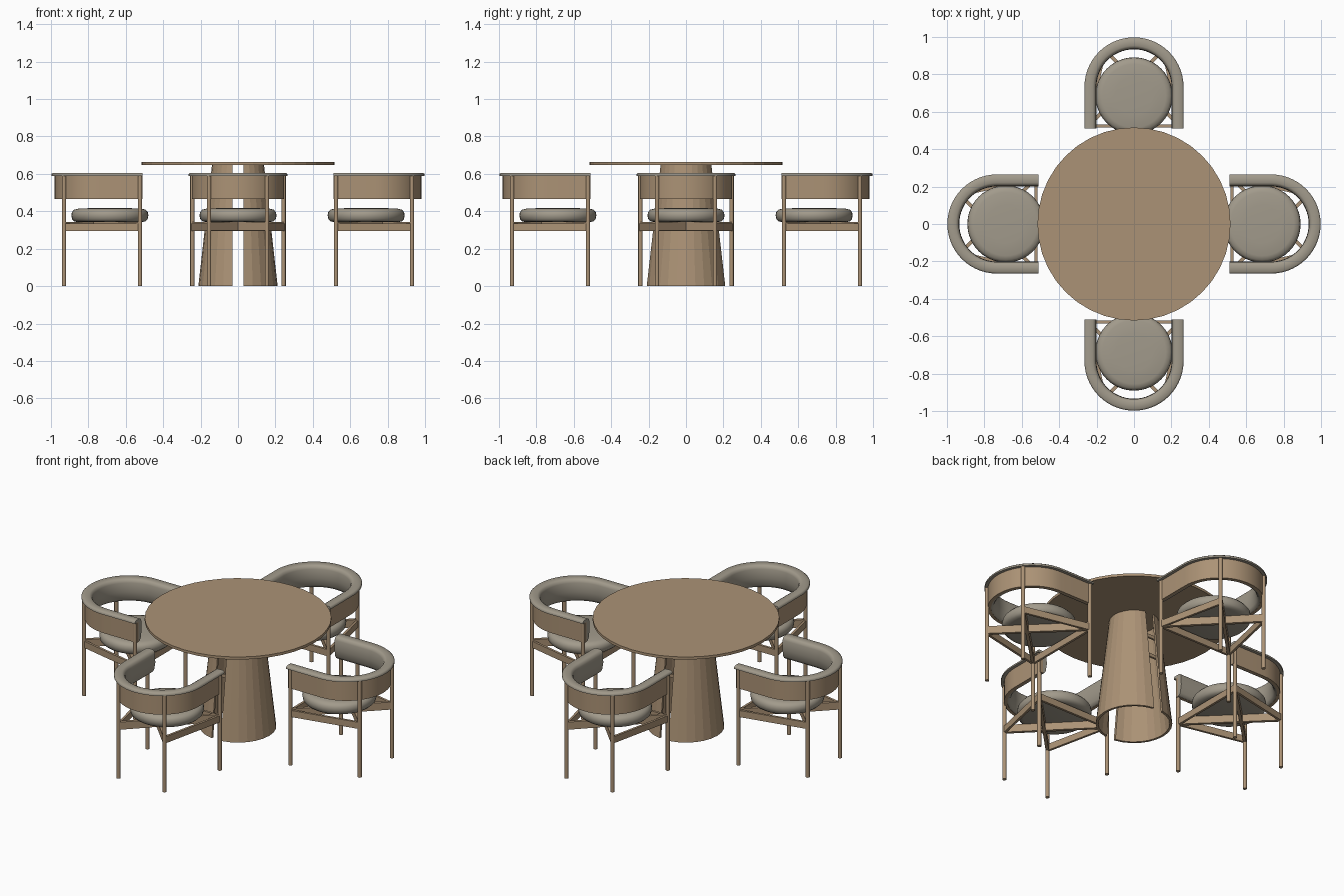
import bpy, bmesh, math
from mathutils import Matrix, Vector

if "Cube" in bpy.data.objects:
    bpy.data.objects.remove(bpy.data.objects["Cube"])


def material(name, rgb):
    m = bpy.data.materials.new(name)
    m.diffuse_color = (*rgb, 1)
    m.use_nodes = True
    m.node_tree.nodes["Principled BSDF"].inputs["Base Color"].default_value = m.diffuse_color
    return m


WOOD = material("light oak", (0.41, 0.29, 0.18))
FABRIC = material("warm grey fabric", (0.36, 0.325, 0.26))


def finish(bm, name, mat, smooth=None):
    """Turn a bmesh into a mesh, smoothing below the given angle."""
    bmesh.ops.recalc_face_normals(bm, faces=bm.faces)
    if smooth:
        for f in bm.faces:
            f.smooth = True
        for e in bm.edges:
            e.smooth = e.calc_face_angle(0) < math.radians(smooth)
    me = bpy.data.meshes.new(name)
    bm.to_mesh(me)
    bm.free()
    me.materials.append(mat)
    return me


def place(me, name, matrix=None):
    ob = bpy.data.objects.new(name, me)
    bpy.context.collection.objects.link(ob)
    if matrix:
        ob.matrix_world = matrix
    return ob


def loft(rings, closed):
    """Skin a list of closed rings; cap the ends unless closed."""
    bm = bmesh.new()
    vs = [[bm.verts.new(p) for p in r] for r in rings]
    n = len(rings[0])
    pairs = list(zip(vs, vs[1:])) + ([(vs[-1], vs[0])] if closed else [])
    for a, b in pairs:
        for i in range(n):
            j = (i + 1) % n
            bm.faces.new((a[i], a[j], b[j], b[i]))
    if not closed:
        bm.faces.new(vs[0])
        bm.faces.new(vs[-1])
    return bm


def cylinder(bm, x, y, z0, z1, r, segs):
    bmesh.ops.create_cone(bm, cap_ends=True, segments=segs, radius1=r, radius2=r,
                          depth=z1 - z0, matrix=Matrix.Translation((x, y, (z0 + z1) / 2)))


def bar(bm, a, b, width, z0, z1):
    """Upright plank from a to b in plan."""
    a, b = Vector(a), Vector(b)
    d = b - a
    mid = (a + b) / 2
    bmesh.ops.create_cube(bm, size=1, matrix=Matrix.Translation((mid.x, mid.y, (z0 + z1) / 2))
                          @ Matrix.Rotation(math.atan2(d.y, d.x), 4, 'Z')
                          @ Matrix.Diagonal((d.length, width, z1 - z0, 1)))


# Table top
bm = bmesh.new()
cylinder(bm, 0, 0, 0.648, 0.664, 0.516, 40)
place(finish(bm, "table_top", WOOD), "table_top")

# Pedestal: two tapered half shells with a slit between them
STEPS, SLIT, WALL = 12, 0.03, 0.014


def pedestal_half(side):
    rings = []
    for i in range(STEPS + 1):
        ring = []
        for r, z in ((0.212, 0), (0.139, 0.648), (0.139 - WALL, 0.648), (0.212 - WALL, 0)):
            lim = math.pi / 2 - math.asin(SLIT / r)
            a = lim * (2 * i / STEPS - 1)
            ring.append((side * r * math.cos(a), r * math.sin(a), z))
        rings.append(ring)
    return loft(rings, False)


for side, label in ((1, "right"), (-1, "left")):
    name = "pedestal_" + label
    place(finish(pedestal_half(side), name, WOOD), name)

# Small ties joining the halves inside the slit
bm = bmesh.new()
for z in (0.37, 0.5):
    r = 0.212 - 0.073 * z / 0.648 - 0.022
    for s in (1, -1):
        bar(bm, (-0.045, s * r), (0.045, s * r), 0.012, z - 0.01, z + 0.01)
place(finish(bm, "pedestal_ties", WOOD), "pedestal_ties")

# Chair, drawn on the +y side facing the table
R, CY, FRONT, ARC = 0.265, 0.733, 0.51, 28


def arm_sweep(profile):
    """Sweep (inset, height) points along the U-shaped arm line."""
    stations = [(1, 0, FRONT), (1, 0, 0.62)]
    stations += [(math.cos(math.pi * i / ARC), math.sin(math.pi * i / ARC), CY)
                 for i in range(ARC + 1)]
    stations += [(-1, 0, 0.62), (-1, 0, FRONT)]
    return loft([[(c * (R - d), y + s * (R - d), z) for d, z in profile]
                 for c, s, y in stations], False)


pad = arm_sweep([(0, 0.589), (0, 0.599), (0.008, 0.606), (0.045, 0.606), (0.056, 0.6),
                 (0.062, 0.585), (0.064, 0.53), (0.056, 0.485), (0.046, 0.47),
                 (0.035, 0.468), (0.035, 0.589)])
band = arm_sweep([(0.018, 0.467), (0.018, 0.59), (0.036, 0.59), (0.036, 0.467)])

# Round cushion: turned profile with a soft edge
cushion_profile = [(0.17, 0.342), (0.19, 0.346), (0.202, 0.358), (0.206, 0.378),
                   (0.203, 0.395), (0.192, 0.408), (0.17, 0.414), (0.1, 0.417), (0.03, 0.418)]
cushion = loft([[(r * math.cos(math.tau * i / 40), 0.685 + r * math.sin(math.tau * i / 40), z)
                 for i in range(40)] for r, z in cushion_profile], False)

# Legs and the stretchers that carry the seat
front_legs = [(s * 0.244, 0.524) for s in (1, -1)]
back_legs = [(s * 0.155, 0.93) for s in (1, -1)]
legs = bmesh.new()
for x, y in front_legs + back_legs:
    cylinder(legs, x, y, 0, 0.59, 0.0115, 12)
rails = bmesh.new()
bar(rails, front_legs[0], front_legs[1], 0.014, 0.295, 0.335)
for i in (0, 1):
    bar(rails, front_legs[i], back_legs[i], 0.014, 0.295, 0.335)
    bar(rails, front_legs[i], back_legs[1 - i], 0.018, 0.297, 0.343)

parts = {
    "arm_pad": finish(pad, "arm_pad", FABRIC, 50),
    "back_band": finish(band, "back_band", WOOD, 30),
    "seat_cushion": finish(cushion, "seat_cushion", FABRIC, 50),
    "chair_legs": finish(legs, "chair_legs", WOOD, 40),
    "seat_rails": finish(rails, "seat_rails", WOOD),
}
for k, where in enumerate(("back", "left", "front", "right")):
    turn = Matrix.Rotation(math.pi / 2 * k, 4, 'Z')
    for part, me in parts.items():
        place(me, where + "_" + part, turn)
